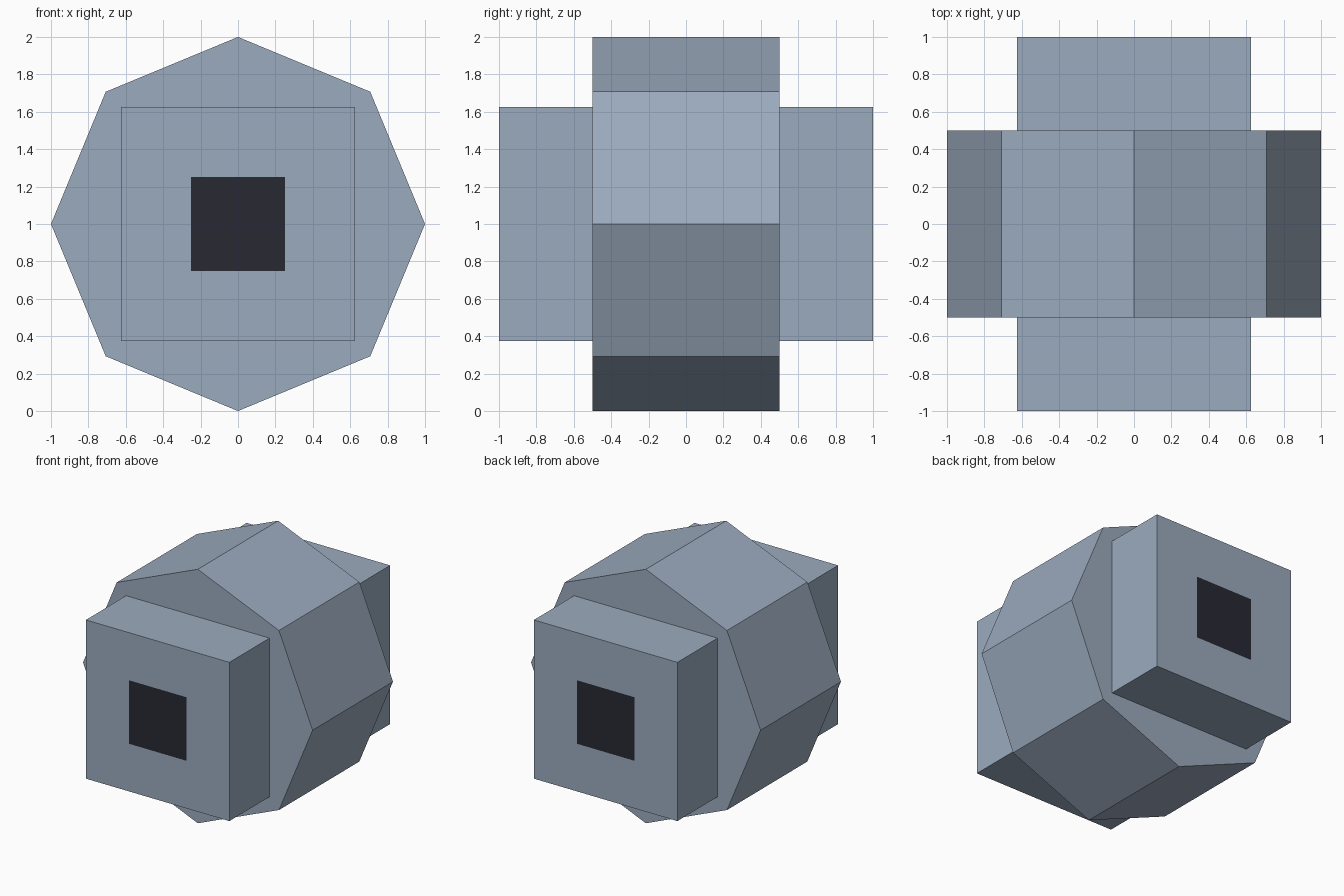
import bpy
import bmesh
from math import pi
from mathutils import Matrix, Vector

if "Cube" in bpy.data.objects:
    bpy.data.objects.remove(bpy.data.objects["Cube"])


def material(name, color):
    mat = bpy.data.materials.new(name)
    mat.diffuse_color = (*color, 1)
    mat.use_nodes = True
    mat.node_tree.nodes["Principled BSDF"].inputs["Base Color"].default_value = mat.diffuse_color
    return mat


steel = material("blue grey steel", (0.33, 0.406, 0.515))
dark = material("dark socket", (0.0212, 0.0212, 0.0331))


def finish(bm, name, mats):
    bmesh.ops.recalc_face_normals(bm, faces=bm.faces)
    mesh = bpy.data.meshes.new(name)
    bm.to_mesh(mesh)
    bm.free()
    for mat in mats:
        mesh.materials.append(mat)
    obj = bpy.data.objects.new(name, mesh)
    bpy.context.collection.objects.link(obj)
    return obj


# Octagonal drum lying along y, with a corner at the top and bottom
bm = bmesh.new()
bmesh.ops.create_cone(bm, cap_ends=True, segments=8, radius1=1, radius2=1, depth=1,
                      matrix=Matrix.Translation((0, 0, 1)) @ Matrix.Rotation(pi / 2, 4, 'X'))
finish(bm, "octagonal_drum", [steel])


# Square end block with a dark square inset in its outer face
def end_block(name, side):
    bm = bmesh.new()
    bmesh.ops.create_cube(bm, size=1, matrix=Matrix.Translation((0, side * 0.75, 1))
                          @ Matrix.Diagonal((1.25, 0.5, 1.25, 1)))
    bm.normal_update()
    outer = max(bm.faces, key=lambda f: f.normal.dot(Vector((0, side, 0))))
    bmesh.ops.inset_region(bm, faces=[outer], thickness=0.375, use_even_offset=True)
    outer.material_index = 1
    finish(bm, name, [steel, dark])


end_block("front_block", -1)
end_block("back_block", 1)
